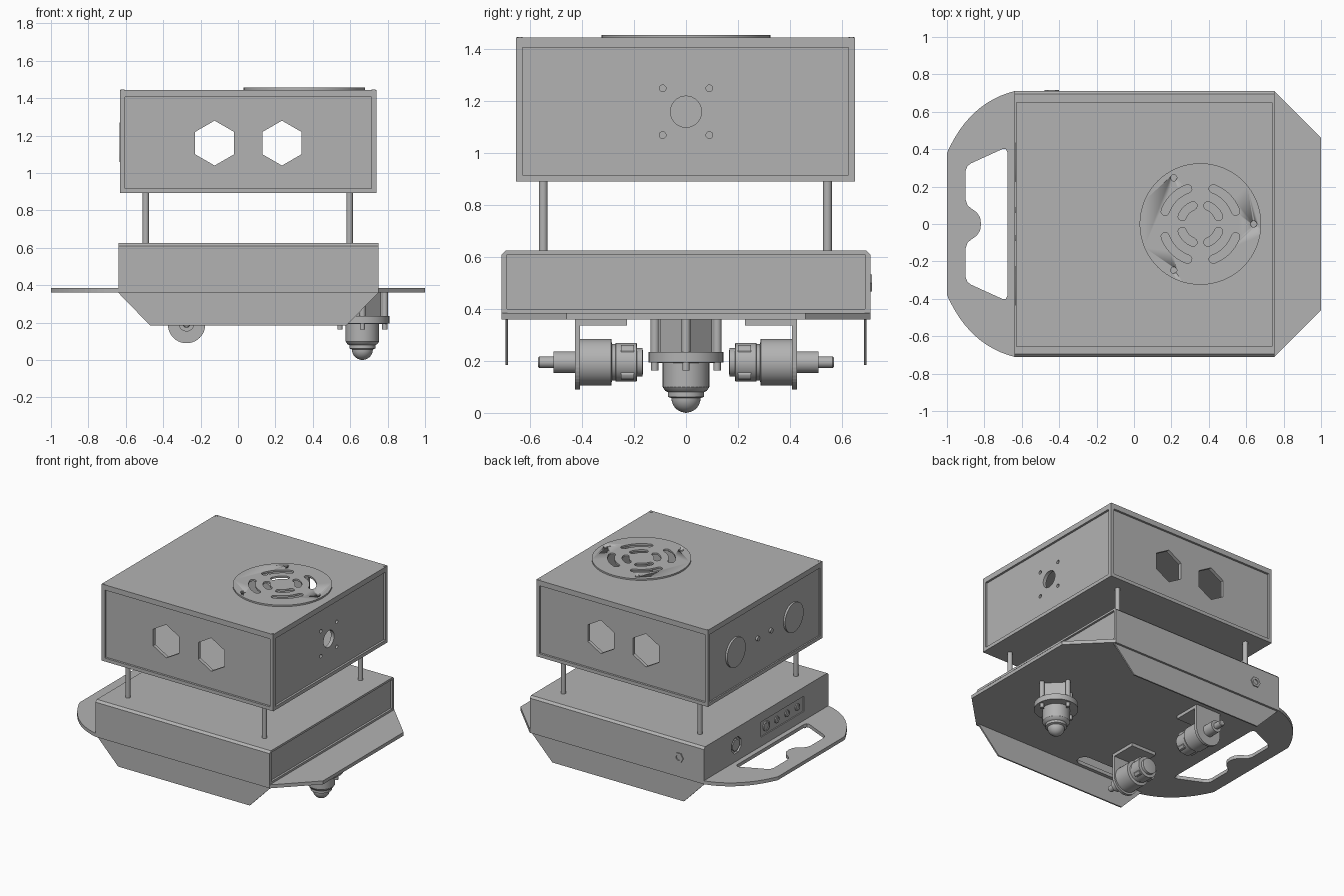
import bpy, bmesh, math
from mathutils import Vector

cube = bpy.data.objects.get("Cube")
if cube:
    bpy.data.objects.remove(cube, do_unlink=True)

grey = bpy.data.materials.new("plain grey")
grey.use_nodes = True
grey.diffuse_color = (0.45, 0.45, 0.45, 1)
grey.node_tree.nodes["Principled BSDF"].inputs["Base Color"].default_value = (0.45, 0.45, 0.45, 1)


# ---------- helpers ----------
def make_object(name, bm, smooth=False):
    bmesh.ops.recalc_face_normals(bm, faces=bm.faces)
    mesh = bpy.data.meshes.new(name)
    bm.to_mesh(mesh)
    bm.free()
    mesh.materials.append(grey)
    obj = bpy.data.objects.new(name, mesh)
    bpy.context.collection.objects.link(obj)
    if smooth:
        activate(obj)
        bpy.ops.object.shade_smooth_by_angle(angle=math.radians(30))
    return obj


def activate(obj):
    bpy.ops.object.select_all(action="DESELECT")
    obj.select_set(True)
    bpy.context.view_layer.objects.active = obj


def place(u, v, w, axis):
    return Vector({"x": (w, u, v), "y": (u, w, v), "z": (u, v, w)}[axis])


def prism(name, points, low, high, axis="z", smooth=False):
    """Extrude a 2D outline along an axis."""
    bm = bmesh.new()
    face = bm.faces.new([bm.verts.new(place(u, v, low, axis)) for u, v in points])
    top = bmesh.ops.extrude_face_region(bm, geom=[face])["geom"]
    move = place(0, 0, high - low, axis)
    bmesh.ops.translate(bm, vec=move, verts=[g for g in top if isinstance(g, bmesh.types.BMVert)])
    return make_object(name, bm, smooth)


def box(name, x0, x1, y0, y1, z0, z1):
    return prism(name, [(x0, y0), (x1, y0), (x1, y1), (x0, y1)], z0, z1)


def ring(u, v, r, sides=32, start=0.0):
    return [(u + r * math.cos(start + math.tau * i / sides),
             v + r * math.sin(start + math.tau * i / sides)) for i in range(sides)]


def disc(name, u, v, r, low, high, axis="z", sides=32):
    return prism(name, ring(u, v, r, sides), low, high, axis, True)


def arc(u, v, r, a0, a1, steps=8):
    return [(u + r * math.cos(a0 + (a1 - a0) * i / steps),
             v + r * math.sin(a0 + (a1 - a0) * i / steps)) for i in range(steps + 1)]


def lathe(name, profile, u, v, axis, sign=1):
    """Revolve (radius, position) pairs around an axis line."""
    bm = bmesh.new()
    loops = [[bm.verts.new(place(a, b, sign * t, axis)) for a, b in ring(u, v, r)]
             for r, t in profile]
    for low, high in zip(loops, loops[1:]):
        for i in range(len(low)):
            j = (i + 1) % len(low)
            bm.faces.new((low[i], low[j], high[j], high[i]))
    bm.faces.new(loops[0])
    bm.faces.new(loops[-1])
    return make_object(name, bm, True)


def cut(obj, cutters):
    for cutter in cutters:
        mod = obj.modifiers.new("cut", "BOOLEAN")
        mod.operation, mod.solver, mod.object = "DIFFERENCE", "EXACT", cutter
        activate(obj)
        bpy.ops.object.modifier_apply(modifier=mod.name)
        bpy.data.objects.remove(cutter, do_unlink=True)


# ---------- base plate with handle and wheel slots ----------
curve = []
start, bend, end = Vector((-0.64, 0.71)), Vector((-0.88, 0.65)), Vector((-1, 0.38))
for i in range(13):
    t = i / 12
    p = start * (1 - t) ** 2 + bend * 2 * t * (1 - t) + end * t * t
    curve.append((p.x, p.y))
outline = [(1, -0.46), (1, 0.46), (0.75, 0.71)] + curve
outline += [(x, -y) for x, y in reversed(curve)] + [(0.75, -0.71)]
base = prism("base_plate", outline, 0.36, 0.385)

grip = [(-0.675, 0.38), (-0.685, 0.4), (-0.705, 0.4), (-0.87, 0.325), (-0.89, 0.31),
        (-0.9, 0.285), (-0.9, 0.13), (-0.89, 0.1), (-0.87, 0.083), (-0.84, 0.062), (-0.823, 0.035)]
grip += [(-0.818, 0)] + [(x, -y) for x, y in reversed(grip)]
cutters = [prism("grip_cutter", grip, 0.3, 0.5)]
for s in (-1, 1):
    slot = (arc(-0.09, s * 0.61, 0.05, -math.pi / 2, math.pi / 2)
            + arc(-0.46, s * 0.61, 0.05, math.pi / 2, 1.5 * math.pi))
    cutters.append(prism("slot_cutter", slot, 0.3, 0.5))
cut(base, cutters)

# ---------- lower housing ----------
section = [(-0.71, 0.385), (0.71, 0.385), (0.71, 0.61), (0.695, 0.625), (-0.695, 0.625), (-0.71, 0.61)]
lower = prism("lower_housing", section, -0.64, 0.75, "x")
cut(lower, [box("hollow", -0.61, 0.715, -0.68, 0.68, 0.3, 0.6),
            box("end_recess", 0.735, 0.8, -0.69, 0.69, 0.4, 0.61),
            box("control_recess", -0.7, -0.632, -0.43, 0.06, 0.45, 0.56),
            prism("switch_hole", ring(0.34, 0.5, 0.06, 8, math.pi / 8), -0.7, -0.625, "x")])

# Control dials, switch and side socket
for i, r in enumerate((0.036, 0.024, 0.024, 0.024)):
    dial = disc("control_dial", -0.01 - i * 0.118, 0.505, r, -0.64, -0.63, "x")
    cut(dial, [disc("dial_hole", -0.01 - i * 0.118, 0.505, r * 0.7, -0.7, -0.635, "x")])
prism("power_switch", ring(0.34, 0.5, 0.042, 8, math.pi / 8), -0.638, -0.62, "x")
socket = prism("side_socket", ring(-0.44, 0.5, 0.038, 6), 0.7, 0.717, "y")
cut(socket, [disc("socket_hole", -0.44, 0.5, 0.018, 0.705, 0.8, "y")])

# Side skirts
for s in (-1, 1):
    prism("side_skirt", [(-0.64, 0.36), (-0.47, 0.185), (0.58, 0.185), (0.75, 0.36)],
          s * 0.685, s * 0.695, "y")

# ---------- support posts ----------
for x in (-0.493, 0.597):
    for y in (-0.55, 0.545):
        disc("support_post", x, y, 0.017, 0.62, 0.895)

# ---------- upper housing ----------
upper = box("upper_housing", -0.63, 0.74, -0.655, 0.65, 0.892, 1.445)
cutters = [box("hollow", -0.59, 0.7, -0.615, 0.61, 0.92, 1.42),
           disc("fan_opening", 0.355, 0, 0.25, 1.4, 1.5)]
for y0, y1 in ((-0.7, -0.64), (0.635, 0.7)):
    cutters.append(box("side_recess", -0.605, 0.715, y0, y1, 0.917, 1.407))
for x0, x1 in ((-0.7, -0.62), (0.725, 0.8)):
    cutters.append(box("end_recess", x0, x1, -0.63, 0.625, 0.917, 1.407))
for x in (-0.125, 0.235):
    cutters.append(prism("hexagon_cutter", ring(x, 1.16, 0.12, 6, math.pi / 6), -0.8, 0.8, "y"))
cutters.append(disc("round_cutter", 0, 1.16, 0.06, 0.6, 0.9, "x"))
for y in (-0.09, 0.09):
    for z in (1.07, 1.25):
        cutters.append(disc("bolt_cutter", y, z, 0.013, 0.6, 0.9, "x", 16))
cut(upper, cutters)

# Corner screws and end-face sensors
for x in (-0.617, 0.725):
    for y in (-0.64, 0.637):
        disc("corner_screw", x, y, 0.011, 1.44, 1.447, sides=16)
for s in (-1, 1):
    disc("sensor_disc", s * 0.33, 1.165, 0.105, -0.634, -0.61, "x", 48)
    disc("indicator", s * 0.075, 1.165, 0.017, -0.634, -0.61, "x", 16)

# ---------- fan grille ----------
grille = disc("fan_grille", 0.355, 0, 0.325, 1.443, 1.456, sides=64)
cutters = []
for quarter in range(4):
    mid = math.pi / 4 + quarter * math.pi / 2
    for radius, spread in ((0.2, 0.44), (0.105, 0.4)):
        a0, a1, w = mid - spread, mid + spread, 0.022
        e0 = (0.355 + radius * math.cos(a0), radius * math.sin(a0))
        e1 = (0.355 + radius * math.cos(a1), radius * math.sin(a1))
        shape = arc(0.355, 0, radius + w, a0, a1, 12) + arc(*e1, w, a1, a1 + math.pi, 6)[1:-1]
        shape += arc(0.355, 0, radius - w, a1, a0, 12) + arc(*e0, w, a0 + math.pi, a0 + math.tau, 6)[1:-1]
        cutters.append(prism("vent_cutter", shape, 1.4, 1.5))
for i in range(3):
    a = math.tau * i / 3
    cutters.append(disc("screw_cutter", 0.355 + 0.285 * math.cos(a), 0.285 * math.sin(a), 0.017, 1.4, 1.5, sides=16))
cut(grille, cutters)

# ---------- motors and brackets ----------
motor = [(0.018, 0.57), (0.022, 0.565), (0.022, 0.51), (0.042, 0.51), (0.042, 0.425), (0.09, 0.42),
         (0.09, 0.288), (0.07, 0.285), (0.07, 0.272), (0.075, 0.27), (0.075, 0.19),
         (0.055, 0.188), (0.055, 0.168), (0.04, 0.165)]
for s in (-1, 1):
    lathe("drive_motor", motor, -0.275, 0.195, "y", s)
    for i in range(4):
        a = math.pi / 4 + i * math.pi / 2
        disc("motor_clip", -0.275 + 0.068 * math.cos(a), 0.195 + 0.068 * math.sin(a),
             0.018, s * 0.2, s * 0.25, "y", 12)
    plate = arc(-0.275, 0.19, 0.1, math.pi, math.tau, 20) + [(-0.175, 0.36), (-0.375, 0.36)]
    prism("motor_bracket", plate, s * 0.408, s * 0.428, "y")
    ends = sorted((s * 0.228, s * 0.41))
    box("bracket_flange", -0.375, -0.175, *ends, 0.337, 0.36)

# ---------- ball caster ----------
caster = [(0.145, 0.235), (0.145, 0.195), (0.09, 0.192), (0.09, 0.1), (0.08, 0.085), (0.07, 0.08),
          (0.07, 0.062), (0.056, 0.057)]
caster += [(0.056 * math.cos(a), 0.057 - 0.056 * math.sin(a))
           for a in (math.pi / 2 * i / 9 for i in range(1, 9))] + [(0.002, 0)]
lathe("ball_caster", caster, 0.665, 0, "z")
prism("caster_column", ring(0.665, 0, 0.1, 4), 0.23, 0.362)
for i in range(4):
    a = i * math.pi / 2
    x, y = 0.665 + 0.12 * math.cos(a), 0.12 * math.sin(a)
    disc("caster_post", x, y, 0.017, 0.23, 0.362, sides=16)
    disc("caster_screw", x, y, 0.014, 0.163, 0.2, sides=16)
